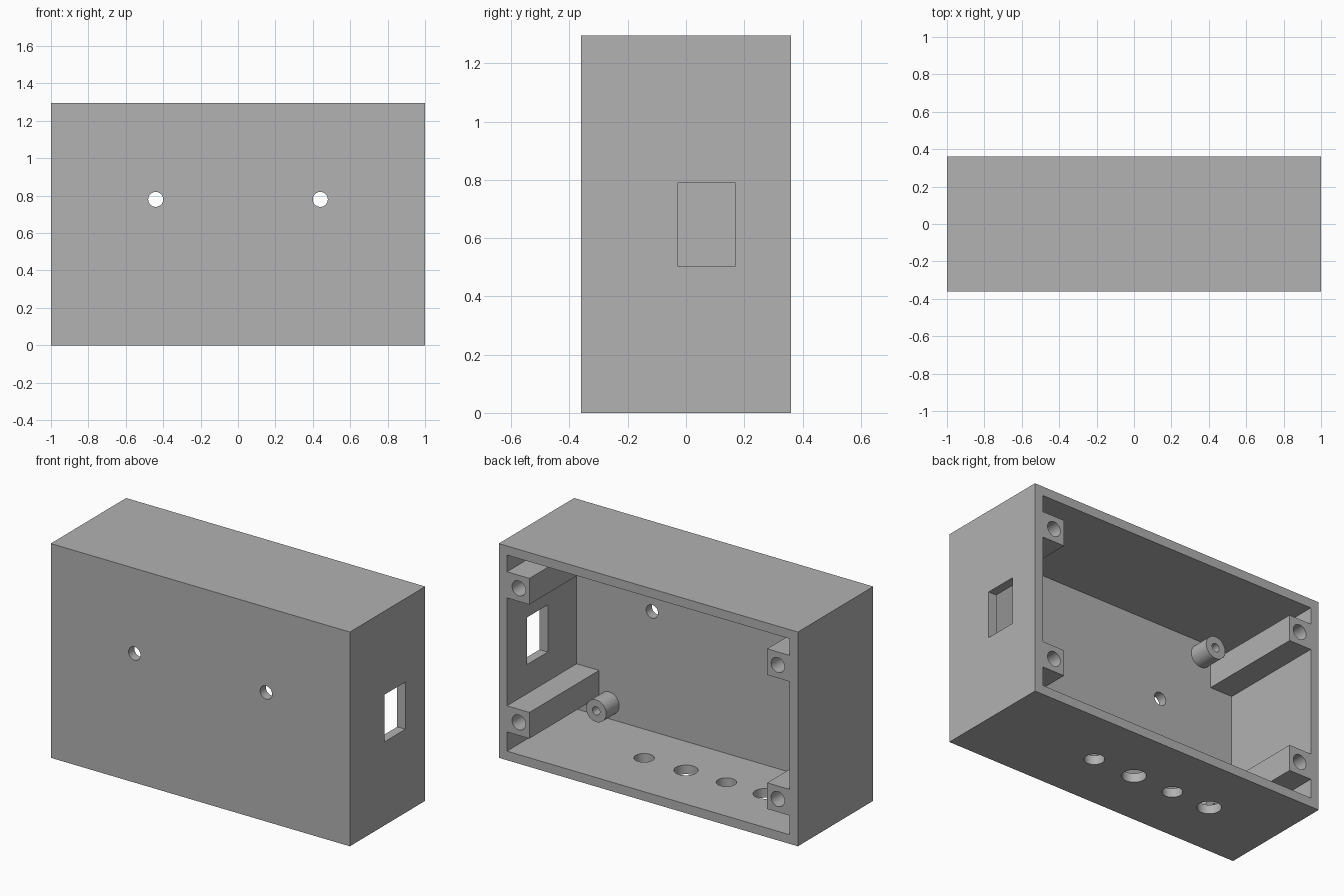
import bpy
from math import pi
from mathutils import Vector

if "Cube" in bpy.data.objects:
    bpy.data.objects.remove(bpy.data.objects["Cube"], do_unlink=True)

# One flat grey plastic for everything
grey = bpy.data.materials.new("grey_plastic")
grey.use_nodes = True
colour = (0.445, 0.445, 0.445, 1)
grey.diffuse_color = colour
grey.node_tree.nodes["Principled BSDF"].inputs["Base Color"].default_value = colour

W, D, H, T = 1.0, 0.36, 1.295, 0.055     # half width, half depth, height, wall
INNER_Y = -D + T                         # inside face of the front wall


def finish(obj, name):
    obj.name = name
    obj.data.materials.clear()
    obj.data.materials.append(grey)
    return obj


def box(name, low, high):
    low, high = Vector(low), Vector(high)
    bpy.ops.mesh.primitive_cube_add(size=1, location=(low + high) / 2)
    obj = bpy.context.object
    obj.scale = high - low
    bpy.ops.object.transform_apply(location=False, rotation=False, scale=True)
    return finish(obj, name)


def rod(name, centre, radius, length, axis="Z"):
    turn = (pi / 2, 0, 0) if axis == "Y" else (0, 0, 0)
    bpy.ops.mesh.primitive_cylinder_add(vertices=48, radius=radius, depth=length,
                                        location=centre, rotation=turn)
    return finish(bpy.context.object, name)


def cut(target, cutters):
    """Subtract the cutters, then smooth only the round walls."""
    bpy.ops.object.select_all(action="DESELECT")
    bpy.context.view_layer.objects.active = target
    target.select_set(True)
    for cutter in cutters:
        cutter.hide_render = True
        mod = target.modifiers.new("cut", "BOOLEAN")
        mod.operation = "DIFFERENCE"
        mod.solver = "EXACT"
        mod.object = cutter
        bpy.ops.object.modifier_apply(modifier=mod.name)
        bpy.data.objects.remove(cutter, do_unlink=True)
    bpy.ops.object.shade_smooth_by_angle(angle=pi / 6)


# Enclosure, open at the back
shell = box("enclosure_shell", (-W, -D, 0), (W, D, H))
cutters = [box("cavity", (T - W, INNER_Y, T), (W - T, D + 0.1, H - T)),
           box("side_window", (W - 0.1, -0.03, 0.505), (W + 0.1, 0.17, 0.79))]
# Two round holes in the front wall
for x in (-0.44, 0.44):
    cutters.append(rod("front_hole", (x, -D, 0.78), 0.04, 0.2, "Y"))
# Row of small and large holes through the floor
for x, radius in ((0.28, 0.056), (0, 0.067), (-0.27, 0.056), (-0.53, 0.067)):
    cutters.append(rod("floor_hole", (x, 0, 0), radius, 0.2))
cut(shell, cutters)

# Corner screw posts and short board pegs
for side, s in (("left", 1), ("right", -1)):
    for level, post_z, peg_z in (("top", 1.06, 1.15), ("bottom", 0.25, 0.15)):
        inner, outer = s * 0.795, s * (W - T)
        post = box(f"{level}_{side}_post",
                   (min(inner, outer), INNER_Y, post_z - 0.079),
                   (max(inner, outer), D, post_z + 0.079))
        cut(post, [rod("screw_hole", (s * 0.866, D, post_z), 0.045, 0.6, "Y")])

        peg = rod(f"{level}_{side}_peg", (s * 0.727, INNER_Y + 0.0625, peg_z),
                  0.067, 0.125, "Y")
        cut(peg, [rod("peg_hole", (s * 0.727, INNER_Y + 0.125, peg_z), 0.025, 0.2, "Y")])
